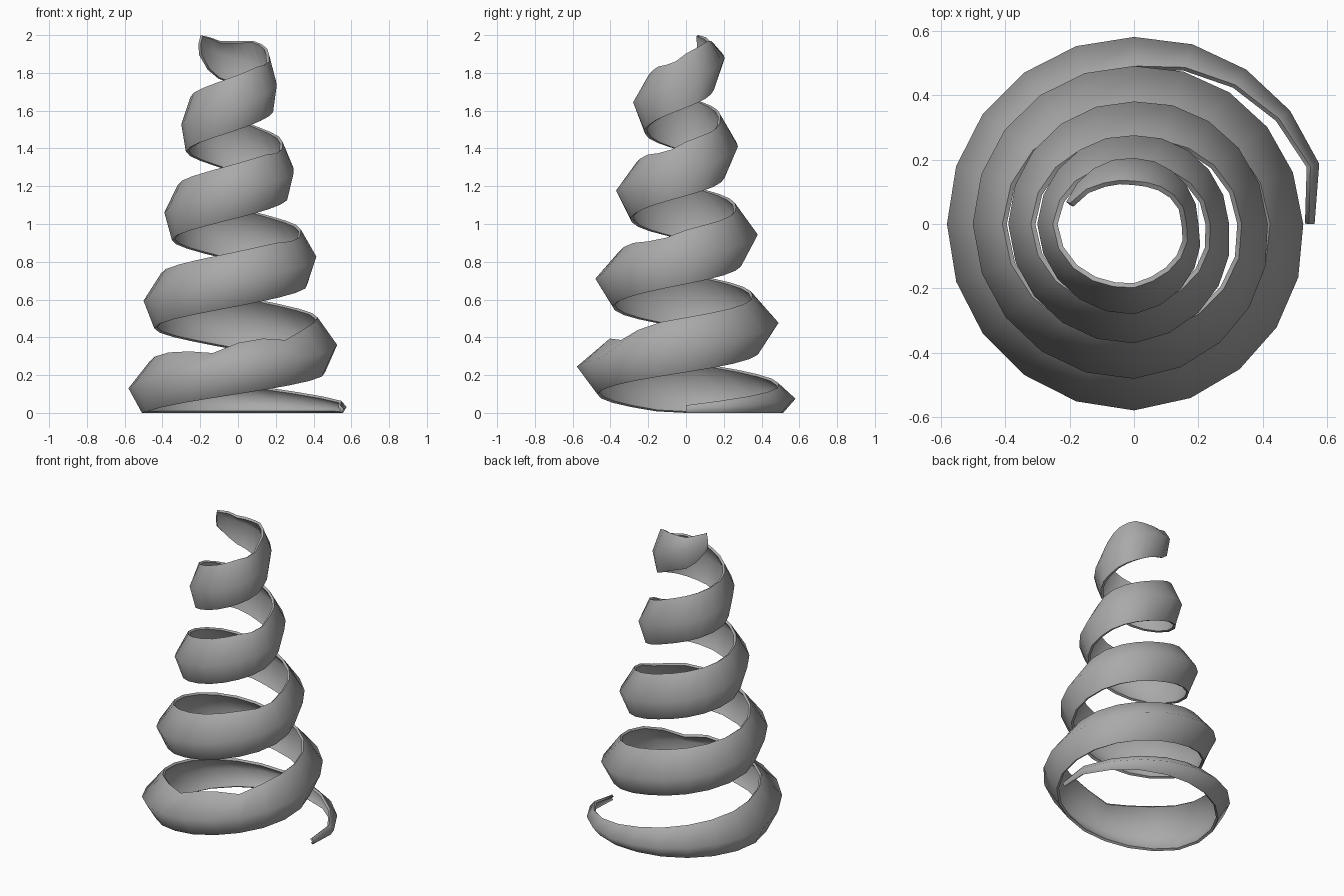
import bpy
import bmesh
from math import cos, sin, tau, exp

cube = bpy.data.objects.get("Cube")
if cube:
    bpy.data.objects.remove(cube, do_unlink=True)

STEPS_PER_TURN = 20
STEPS = 89
END = STEPS / STEPS_PER_TURN

# Ridge radius at every quarter turn, starting at +x and running anticlockwise
RADII = [0.61, 0.58, 0.58, 0.578, 0.525, 0.49, 0.50, 0.48, 0.415, 0.38,
         0.39, 0.37, 0.295, 0.275, 0.30, 0.28, 0.20, 0.205, 0.225]


def ridge_radius(t):
    if t == 0:
        return 0.56
    i = min(int(t * 4), len(RADII) - 2)
    f = t * 4 - i
    return RADII[i] * (1 - f) + RADII[i + 1] * f


def ridge_height(t):
    if t < 0.5:
        return 0.02 + 0.22 * t
    if t < 1:
        return 0.13 + 0.46 * (t - 0.5)
    return 0.36 + 0.467 * (t - 1) - max(0, t - 4.25) * 0.1


def bump(t, centre, width):
    return exp(-((t - centre) / width) ** 2)


def section(t):
    """Lower edge, outer ridge and upper edge as (radius, height)."""
    r, z = ridge_radius(t), ridge_height(t)
    oval = 0.02 * cos(2 * tau * t)
    taper = min(1, 0.14 + 1.7 * t, 0.4 + 8 * (END - t))
    low_in = (0.10 - 0.016 * t - oval) * taper
    top_in = (0.145 - 0.022 * t - oval) * taper
    rise = 0.145 * taper
    # shallow dips in the upper edge
    rise -= 0.05 * (bump(t, 0.70, 0.05) + bump(t, 0.85, 0.05))
    rise -= 0.025 * sum(bump(t, n + 0.93, 0.05) for n in range(1, 4))
    tip = 1.968 + 0.032 * min(1, max(0, (t - 4.35) / 0.08))
    return [(r - low_in, max(0, z - 0.145 * taper)),
            (r, z),
            (r - top_in, min(tip, z + rise))]


# Tapering spiral band
bm = bmesh.new()
rows = []
for i in range(STEPS + 1):
    t = i / STEPS_PER_TURN
    a = tau * t
    rows.append([bm.verts.new((r * cos(a), r * sin(a), z))
                 for r, z in section(t)])
for p, q in zip(rows, rows[1:]):
    for k in range(2):
        face = bm.faces.new((p[k], q[k], q[k + 1], p[k + 1]))
        face.smooth = True
for edge in bm.edges:
    edge.smooth = not edge.is_boundary
mesh = bpy.data.meshes.new("spiral_band")
bm.to_mesh(mesh)
bm.free()

band = bpy.data.objects.new("spiral_band", mesh)
bpy.context.collection.objects.link(band)

# Sheet thickness, grown towards the inside
shell = band.modifiers.new("thickness", "SOLIDIFY")
shell.thickness = 0.016
shell.offset = -1

# Plain grey
grey = bpy.data.materials.new("grey")
grey.use_nodes = True
colour = (0.4, 0.4, 0.4, 1)
grey.diffuse_color = colour
grey.node_tree.nodes["Principled BSDF"].inputs["Base Color"].default_value = colour
mesh.materials.append(grey)
